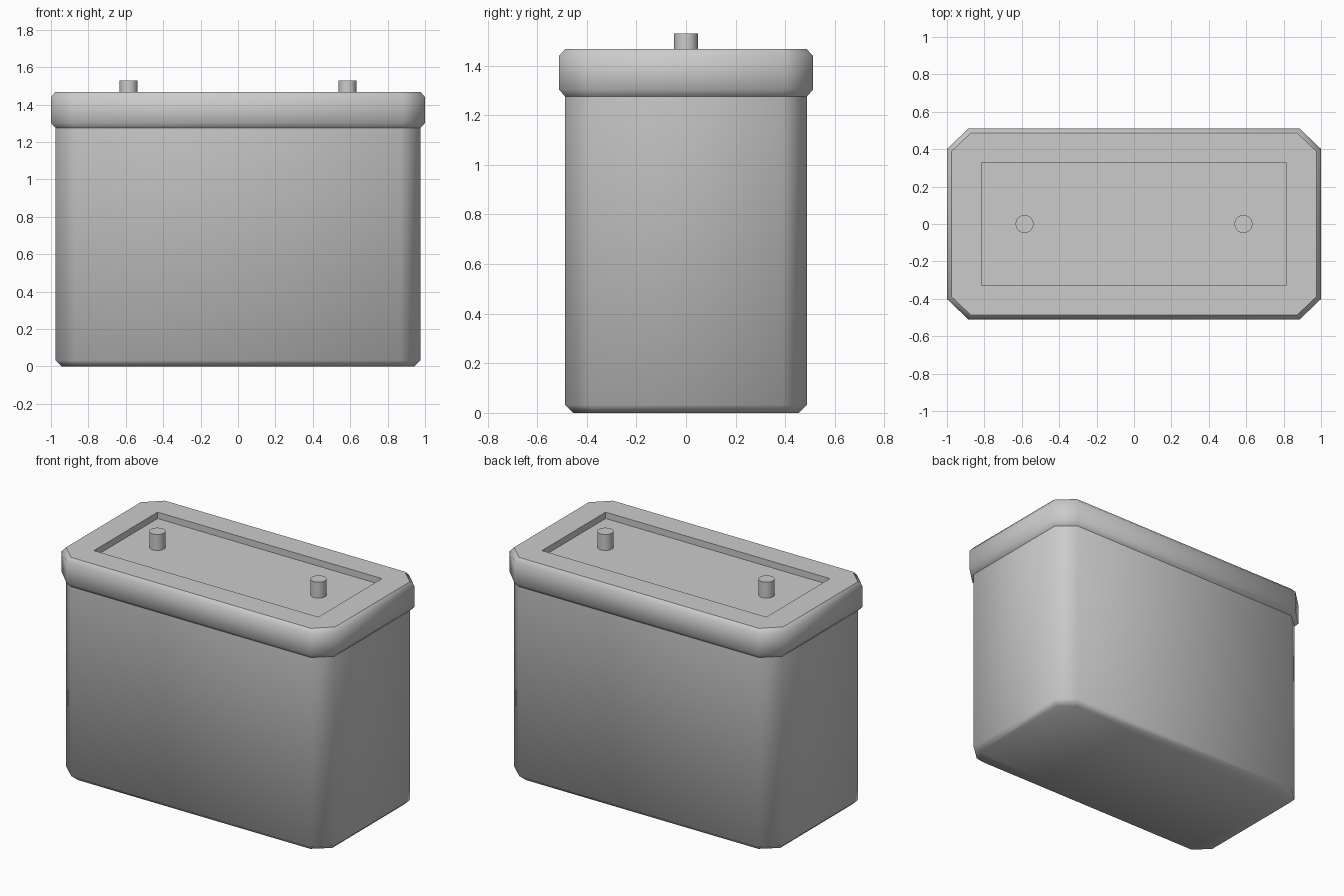
import bpy, bmesh
from math import radians

if "Cube" in bpy.data.objects:
    bpy.data.objects.remove(bpy.data.objects["Cube"])


def octagon(hx, hy, cx, cy, z):
    """Rectangle with cut corners, listed counter-clockwise."""
    return [(hx, -hy + cy, z), (hx, hy - cy, z), (hx - cx, hy, z), (-hx + cx, hy, z),
            (-hx, hy - cy, z), (-hx, -hy + cy, z), (-hx + cx, -hy, z), (hx - cx, -hy, z)]


def loft(name, rings, cap_start=False, cap_end=False, sharp_z=()):
    bm = bmesh.new()
    loops = [[bm.verts.new(p) for p in octagon(*r)] for r in rings]
    for a, b in zip(loops, loops[1:]):
        for i in range(8):
            j = (i + 1) % 8
            bm.faces.new((a[i], a[j], b[j], b[i]))
    if cap_start:
        bm.faces.new(loops[0][::-1])
    if cap_end:
        bm.faces.new(loops[-1])
    # square recess corners are doubled points: merge them
    bmesh.ops.remove_doubles(bm, verts=bm.verts, dist=0.0005)
    mesh = bpy.data.meshes.new(name)
    bm.to_mesh(mesh)
    bm.free()
    ob = bpy.data.objects.new(name, mesh)
    bpy.context.collection.objects.link(ob)
    smooth(ob, 60)
    # keep the flat top ring crisp
    for e in mesh.edges:
        if all(any(abs(mesh.vertices[v].co.z - z) < 1e-4 for z in sharp_z) for v in e.vertices):
            e.use_edge_sharp = True
    return ob


def smooth(ob, angle):
    bpy.ops.object.select_all(action='DESELECT')
    ob.select_set(True)
    bpy.context.view_layer.objects.active = ob
    bpy.ops.object.shade_smooth_by_angle(angle=radians(angle))


# Case body with bevelled foot, open under the lid
loft("battery_case", [
    (0.943, 0.455, 0.10, 0.085, 0.0),
    (0.975, 0.487, 0.105, 0.095, 0.032),
    (0.975, 0.487, 0.105, 0.095, 1.275),
], cap_start=True)

# Overhanging lid with a rectangular recess in the top
loft("lid", [
    (0.975, 0.487, 0.105, 0.095, 1.275),
    (1.0, 0.511, 0.115, 0.11, 1.302),
    (1.0, 0.511, 0.115, 0.11, 1.44),
    (0.977, 0.487, 0.105, 0.1, 1.467),
    (0.815, 0.33, 0, 0, 1.467),
    (0.815, 0.33, 0, 0, 1.425),
], cap_end=True, sharp_z=(1.467,))

# Two terminal posts
for side, x in (("left", -0.585), ("right", 0.585)):
    bpy.ops.mesh.primitive_cylinder_add(vertices=32, radius=0.048, depth=0.105,
                                        location=(x, 0, 1.4775))
    post = bpy.context.object
    post.name = side + "_terminal"
    smooth(post, 30)
